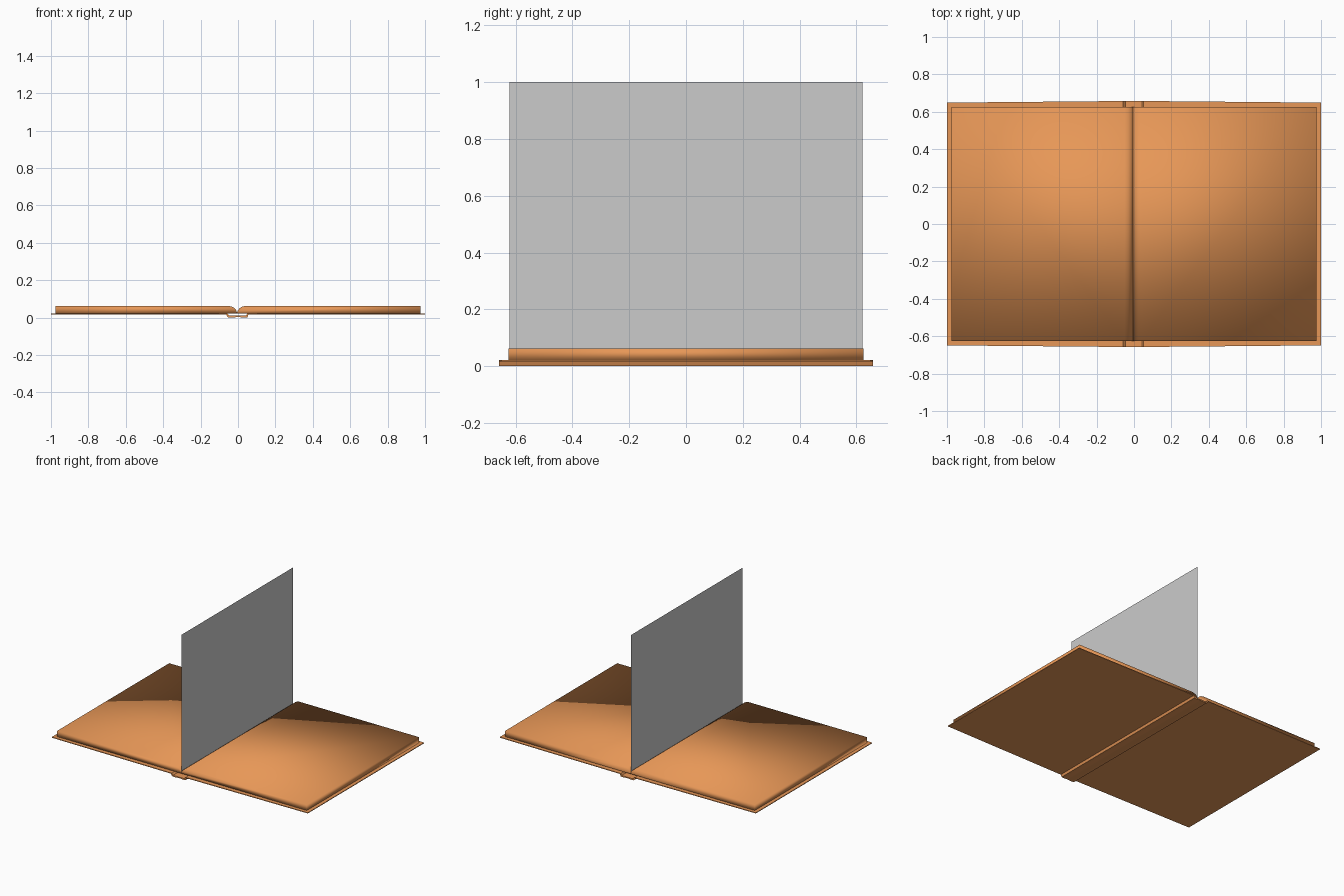
import bpy, bmesh

if "Cube" in bpy.data.objects:
    bpy.data.objects.remove(bpy.data.objects["Cube"])

GUTTER = -0.005

brown = bpy.data.materials.new("warm_brown")
brown.diffuse_color = (0.8, 0.31, 0.095, 1)
brown.use_nodes = True
brown.node_tree.nodes["Principled BSDF"].inputs["Base Color"].default_value = brown.diffuse_color


def extrude_profile(name, profile, half_depth, mat=None, smooth=False):
    """Closed xz profile swept along y; half_depth is a function of x."""
    bm = bmesh.new()
    ends = [[bm.verts.new((x, s * half_depth(x), z)) for x, z in profile]
            for s in (-1, 1)]
    n = len(profile)
    bm.faces.new(ends[0])
    bm.faces.new(ends[1][::-1])
    for i in range(n):
        j = (i + 1) % n
        bm.faces.new((ends[0][i], ends[1][i], ends[1][j], ends[0][j]))
    bmesh.ops.recalc_face_normals(bm, faces=bm.faces)
    caps = [f for f in bm.faces if len(f.verts) > 4]
    bmesh.ops.triangulate(bm, faces=caps, ngon_method='EAR_CLIP')
    me = bpy.data.meshes.new(name)
    bm.to_mesh(me)
    bm.free()
    ob = bpy.data.objects.new(name, me)
    bpy.context.collection.objects.link(ob)
    if mat:
        me.materials.append(mat)
    if smooth:
        for p in me.polygons:
            p.use_smooth = True
    return ob


# Cover: thin boards joined by a shallow trough that forms the spine
lower = [(-1, 0.017), (-0.065, 0.017), (-0.05, 0.0), (-0.03, 0.0),
         (-0.02, 0.006), (0.035, 0.006), (0.042, 0.0), (0.05, 0.0),
         (0.06, 0.017), (1, 0.017)]
lower = [(-1, 0.017), (-0.066, 0.017), (-0.052, 0.001), (-0.035, 0.0),
         (0.0, 0.003), (0.035, 0.0), (0.05, 0.001), (0.056, 0.017), (1, 0.017)]
upper = [(1, 0.022), (0.05, 0.022), (0.042, 0.010), (-0.046, 0.010),
         (-0.058, 0.022), (-1, 0.022)]
extrude_profile("cover", lower + upper, lambda x: 0.658 - 0.009 * abs(x), brown)

# Page blocks: tops curl down into the gutter
curl = [(0.0, 0.026), (0.004, 0.038), (0.013, 0.050), (0.026, 0.058), (0.045, 0.063)]
for side, name in ((1, "right_pages"), (-1, "left_pages")):
    profile = [(GUTTER + side * x, z) for x, z in curl]
    profile += [(side * 0.975, 0.063), (side * 0.975, 0.021), (GUTTER, 0.021)]
    extrude_profile(name, profile, lambda x: 0.625, brown, smooth=True)

# Single leaf standing upright in the gutter
me = bpy.data.meshes.new("upright_page")
me.from_pydata([(GUTTER, y, z) for y, z in
                ((-0.622, 0.026), (0.622, 0.026), (0.622, 1.0), (-0.622, 1.0))],
               [], [(0, 1, 2, 3)])
leaf = bpy.data.objects.new("upright_page", me)
bpy.context.collection.objects.link(leaf)
